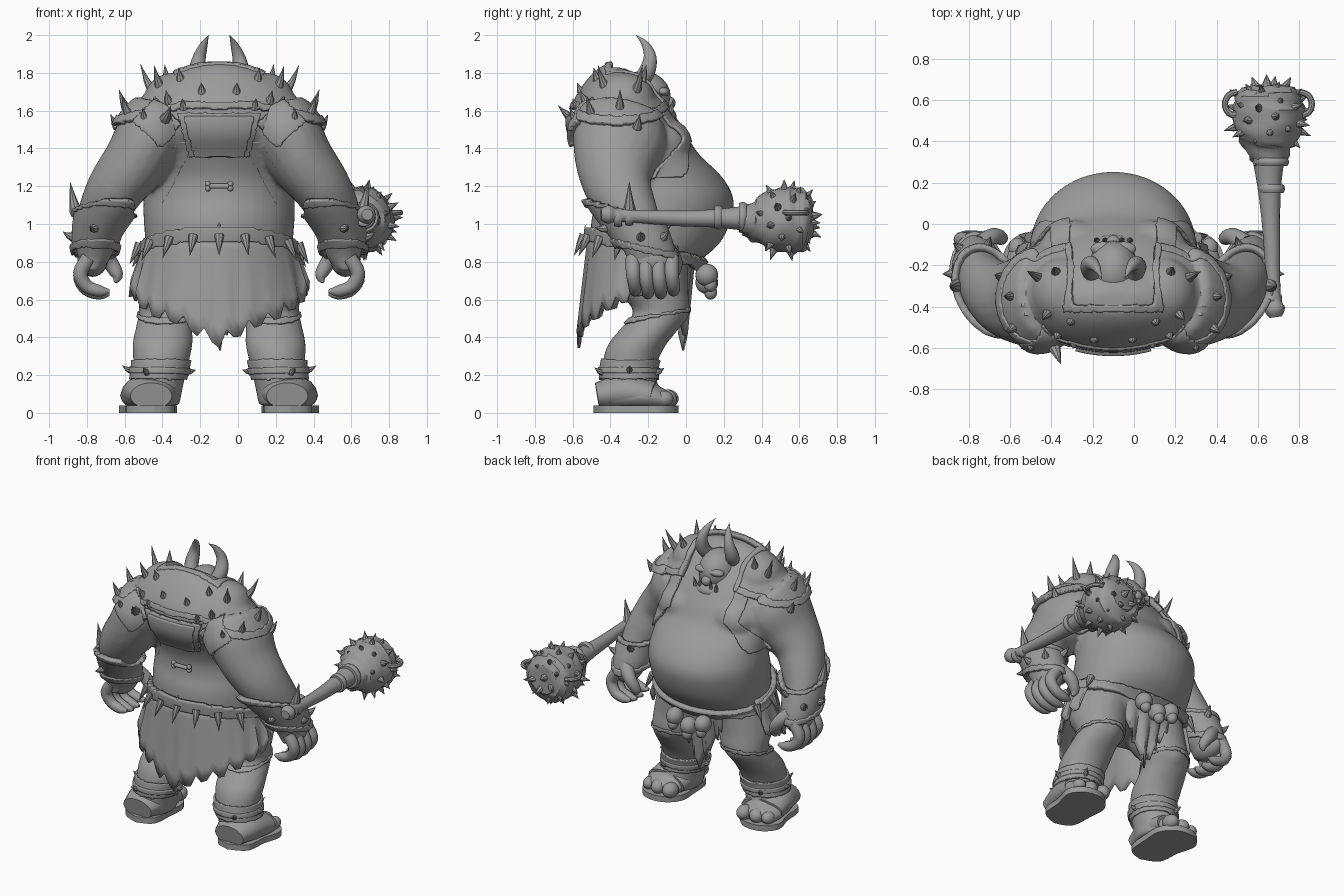
import bpy, bmesh, math, random
from mathutils import Vector, Matrix
from mathutils.bvhtree import BVHTree

random.seed(4)
cube = bpy.data.objects.get("Cube")
if cube:
    bpy.data.objects.remove(cube)

grey = bpy.data.materials.new("plain grey")
grey.use_nodes = True
tone = (0.33, 0.33, 0.33, 1)
grey.diffuse_color = tone
for node in grey.node_tree.nodes:
    if node.type == 'BSDF_PRINCIPLED':
        node.inputs["Base Color"].default_value = tone
made = []
SIDES = ((-1, "right"), (1, "left"))


def finish(name, bm, angle=40):
    """Turn a bmesh into a shaded, coloured object."""
    bmesh.ops.recalc_face_normals(bm, faces=bm.faces)
    mesh = bpy.data.meshes.new(name)
    bm.to_mesh(mesh)
    bm.free()
    mesh.materials.append(grey)
    mesh.shade_smooth()
    mesh.set_sharp_from_angle(angle=math.radians(angle))
    obj = bpy.data.objects.new(name, mesh)
    bpy.context.collection.objects.link(obj)
    made.append(obj)
    return obj


def spline(points, steps):
    """Catmull-Rom samples through points of any dimension."""
    p = [Vector(q) for q in points]
    p = [p[0]] + p + [p[-1]]
    out = []
    for a, b, c, d in zip(p, p[1:], p[2:], p[3:]):
        for k in range(steps):
            t = k / steps
            out.append(b + (c - a) * (t / 2) + (a * 2 - b * 5 + c * 4 - d) * (t * t / 2)
                       + (b * 3 - a - c * 3 + d) * (t ** 3 / 2))
    return out + [p[-1]]


def tube(bm, points, side=1, sides=20, steps=4, ref=(1, 0, 0), axis=None):
    """Loft ellipses given as x, y, z, radius along ref, other radius."""
    path = spline([(q[0] * side, *q[1:]) for q in points], steps)
    rings = []
    for i, q in enumerate(path):
        nxt, prev = path[min(i + 1, len(path) - 1)], path[max(i - 1, 0)]
        t = Vector(axis) if axis else (nxt - prev).to_3d().normalized()
        a = Vector(ref)
        a = (a - t * a.dot(t)).normalized()
        b = t.cross(a)
        ring = []
        for k in range(sides):
            w = math.tau * k / sides
            ring.append(bm.verts.new(q.to_3d() + a * math.cos(w) * max(q[3], .001)
                                     + b * math.sin(w) * max(q[4], .001)))
        rings.append(ring)
    for r, s in zip(rings, rings[1:]):
        for k in range(sides):
            bm.faces.new((r[k], r[k - 1], s[k - 1], s[k]))
    bm.faces.new(rings[0])
    bm.faces.new(rings[-1])


def ball(bm, centre, size, side=1):
    place = Matrix.Translation((centre[0] * side, *centre[1:])) @ Matrix.Diagonal((*size, 1))
    bmesh.ops.create_uvsphere(bm, u_segments=20, v_segments=12, radius=1, matrix=place)


def spike(bm, base, direction, length, radius, lift=0.0):
    """A thorn that may curl upward toward its tip."""
    d = Vector(direction).normalized()
    base = Vector(base)
    ref = (0, 1, 0) if abs(d.x) > .8 else (1, 0, 0)
    mid = base + d * length * .5
    tip = base + d * length + Vector((0, 0, lift))
    tube(bm, [(*base, radius, radius), (*mid, radius * .6, radius * .6), (*tip, 0, 0)],
         sides=8, steps=2, ref=ref)


# Flesh: torso, arms and legs fused into one smooth skin
bm = bmesh.new()
torso = [(-.2, .68, .3, .2), (-.2, .78, .38, .25), (-.16, .9, .39, .34), (-.13, 1.03, .4, .37),
         (-.11, 1.14, .4, .36), (-.14, 1.25, .39, .33), (-.23, 1.38, .41, .29), (-.3, 1.5, .44, .29),
         (-.34, 1.62, .42, .245), (-.36, 1.72, .33, .17), (-.37, 1.79, .21, .1), (-.37, 1.825, .1, .05)]
tube(bm, [(0, y, z, rx, ry) for y, z, rx, ry in torso], sides=40, axis=(0, 0, 1))
for s, _ in SIDES:
    tube(bm, [(.3, -.33, 1.56, .17, .22), (.36, -.35, 1.46, .19, .25), (.44, -.37, 1.33, .175, .22),
              (.54, -.36, 1.2, .155, .18), (.61, -.3, 1.07, .135, .15), (.645, -.25, .97, .115, .13),
              (.66, -.2, .86, .1, .12), (.675, -.18, .77, .06, .12)], s)
    tube(bm, [(.21, -.21, .84, .19, .22), (.25, -.18, .66, .18, .19), (.27, -.13, .54, .155, .15),
              (.29, -.18, .46, .15, .155), (.3, -.26, .36, .16, .155), (.31, -.3, .25, .145, .145),
              (.33, -.3, .14, .14, .15), (.34, -.3, .04, .13, .15)], s, axis=(0, 0, 1))
    tube(bm, [(.36, -.46, .07, .1, .05), (.36, -.32, .09, .145, .08), (.38, -.18, .08, .145, .07),
              (.39, -.09, .06, .11, .05)], s)
    ball(bm, (.24, -.33, 1.65), (.14, .15, .13), s)
    ball(bm, (.27, -.1, .54), (.115, .12, .1), s)
    ball(bm, (.19, -.13, 1.42), (.17, .15, .13), s)
body = finish("body", bm)
remesh = body.modifiers.new("fuse", 'REMESH')
remesh.mode = 'VOXEL'
remesh.voxel_size = .014
soft = body.modifiers.new("soften", 'SMOOTH')
soft.factor = .5
soft.iterations = 9
bpy.context.view_layer.update()
graph = bpy.context.evaluated_depsgraph_get()
skin = bpy.data.meshes.new_from_object(body.evaluated_get(graph))
body.modifiers.clear()
body.data = skin
skin.shade_smooth()
probe = bmesh.new()
probe.from_mesh(skin)
tree = BVHTree.FromBMesh(probe)
probe.free()


def shell(name, rule, thickness):
    """Garment cut from the skin where rule(x, y, z) holds; x is unsigned."""
    bm = bmesh.new()
    bm.from_mesh(skin)
    off = []
    for f in bm.faces:
        c = f.calc_center_median()
        if not rule(abs(c.x), c.y, c.z):
            off.append(f)
    bmesh.ops.delete(bm, geom=off, context='FACES')
    for _ in range(4):
        edge = [v for v in bm.verts if v.is_boundary]
        bmesh.ops.smooth_vert(bm, verts=edge, factor=.5, use_axis_x=True, use_axis_y=True, use_axis_z=True)
    obj = finish(name, bm)
    solid = obj.modifiers.new("thickness", 'SOLIDIFY')
    solid.thickness = thickness
    solid.offset = 1


def thorns(name, guides, radius, lift, sides=(-1, 1), depth=.01):
    """Thorns growing from the skin nearest each guide point."""
    bm = bmesh.new()
    for s in sides:
        for x, y, z, length in guides:
            spot, normal, _, _ = tree.find_nearest(Vector((x * s, y, z)))
            spike(bm, spot + normal * depth, normal + Vector((0, 0, lift)), length, radius, length * .2)
    finish(name, bm)


def hem(x):
    return 1.6 - .25 * max(x - .2, 0)


# Leather clothing
shell("mantle", lambda x, y, z: z > hem(x) and (x > .2 or y < -.4), .022)
shell("mantle_hem", lambda x, y, z: 0 < z - hem(x) < .04 and (x > .2 or y < -.4), .032)
shell("collar", lambda x, y, z: z > 1.6 and (x < .23 and -.42 < y < -.38 or .19 < x < .23 and y > -.42), .035)
shell("back_panel", lambda x, y, z: y < -.4 and x < .13 + .25 * (z - 1.37) and 1.37 < z < 1.57, .045)
shell("panel_border", lambda x, y, z: y < -.4 and x < .16 + .25 * (z - 1.37) and 1.36 < z < 1.59, .03)
shell("shoulder_patches", lambda x, y, z: y < -.4 and abs(x - .32) + abs(z - 1.53) < .13, .035)
shell("back_straps", lambda x, y, z: y < -.2 and abs(x - .19 - .55 * (1.4 - z)) < .055 and 1.1 < z < 1.44, .035)
shell("chest_straps", lambda x, y, z: y > -.25 and 1.24 < z < 1.66
      and abs(x - .25 - .8 * max(0, 1.45 - z)) < .05, .018)
shell("belt", lambda x, y, z: x < .46 and abs(z - .95 + .27 * (y + .5)) < .04, .035)
shell("bracers", lambda x, y, z: x > .46 and .86 < z + .3 * (y + .25) < 1.05, .022)
shell("bracer_rims", lambda x, y, z: x > .46 and (.86 < z + .3 * (y + .25) < .9
                                                  or 1.03 < z + .3 * (y + .25) < 1.06), .034)
shell("ankle_wraps", lambda x, y, z: .17 < z < .29, .014)
shell("ankle_bands", lambda x, y, z: .2 < z < .24, .022)
shell("knee_bands", lambda x, y, z: .49 < z - .2 * (y + .2) < .52, .01)

# Thorns on the clothing
thorns("mantle_thorns", [(.33, -.45, 1.75, .1), (.38, -.25, 1.72, .13), (.29, -.2, 1.8, .08),
                         (.5, -.35, 1.62, .09), (.48, -.5, 1.58, .09), (.22, -.5, 1.8, .06),
                         (.1, -.62, 1.74, .05), (.3, -.6, 1.68, .06), (.56, -.25, 1.52, .07),
                         (.4, -.6, 1.56, .06), (.2, -.62, 1.63, .05)], .026, .9)
thorns("back_horn", [(.27, -.64, 1.57, .12)], .035, .2, sides=(-1,))
thorns("bracer_spurs", [(.77, -.3, 1.06, .14)], .035, 4)
thorns("bracer_thorns", [(.8, -.24, .93, .06), (.66, -.42, .98, .07),
                         (.6, -.08, 1, .07), (.74, -.12, .93, .06)], .028, .3)
thorns("ankle_thorns", [(.5, -.3, .23, .05), (.4, -.48, .22, .05), (.4, -.1, .22, .05),
                        (.16, -.3, .22, .04)], .02, .2)
bm = bmesh.new()
for k in range(-5, 6):
    w = k * .36
    outward = Vector((math.sin(w), -math.cos(w), 0))
    spot = Vector((0, -.16, .89 + .05 * math.cos(w))) + outward * .42
    spot, normal, _, _ = tree.find_nearest(spot)
    spike(bm, spot + normal * .035, outward * .5 + Vector((0, 0, -1)), .12, .026)
finish("belt_tusks", bm)

# Ragged loincloth: columns hanging from the belt to a torn edge


def flap(name, columns):
    bm = bmesh.new()
    rows = 6
    grid = []
    for top, low in columns:
        grid.append([bm.verts.new(Vector(top).lerp(Vector(low), k / rows)) for k in range(rows + 1)])
    for a, b in zip(grid, grid[1:]):
        for k in range(rows):
            bm.faces.new((a[k], a[k + 1], b[k + 1], b[k]))
    finish(name, bm).modifiers.new("thickness", 'SOLIDIFY').thickness = .014


columns = []
for k in range(-22, 23):
    w = k / 22
    a = w * math.radians(105)
    fold = 1 + .015 * math.sin(k * 1.7)
    low = .33 + .33 * abs(w) ** .75 + (.06 if k % 3 == 1 else 0) + random.uniform(0, .02)
    columns.append(((.4 * math.sin(a), -.17 - .35 * math.cos(a), .96 - .06 * abs(w)),
                    (.475 * fold * math.sin(a), -.2 - .375 * fold * math.cos(a), low)))
flap("loincloth_back", columns)
columns = []
for k in range(-8, 9):
    w = k / 8
    low = .33 + .32 * abs(w) + (.05 if k % 2 else 0)
    columns.append(((.2 * w, .05 - .04 * w * w, .82),
                    (.18 * w, -.01 + .02 * math.sin(k * 1.5), low)))
flap("loincloth_front", columns)

# Trophies hanging in front of the belt
bm = bmesh.new()
for x, z in ((-.11, .73), (0, .69), (.11, .73)):
    ball(bm, (x, .11, z), (.055, .06, .06))
    ball(bm, (x, .13, z - .05), (.035, .035, .04))
finish("belt_trophies", bm)

# Head with brow, nose, jaw, ears
bm = bmesh.new()
ball(bm, (0, -.23, 1.67), (.125, .15, .14))
ball(bm, (0, -.15, 1.57), (.12, .1, .065))
ball(bm, (0, -.09, 1.64), (.035, .035, .035))
for s, _ in SIDES:
    ball(bm, (.05, -.12, 1.7), (.06, .035, .025), s)
    ball(bm, (.13, -.23, 1.66), (.03, .025, .04), s)
finish("head", bm)
bm = bmesh.new()
for s, _ in SIDES:
    tube(bm, [(.09, -.26, 1.73, .04, .04), (.115, -.21, 1.8, .045, .045), (.105, -.19, 1.88, .035, .035),
              (.08, -.215, 1.95, .02, .02), (.055, -.265, 2, 0, 0)], s, sides=14)
finish("horns", bm)
bm = bmesh.new()
for x in (-.08, -.04, .04, .08):
    spike(bm, (x, -.08, 1.59), (x, .1, .6), .07, .015)
finish("teeth", bm)

# Hands with curled fingers, sandals and toes
for s, label in SIDES:
    bm = bmesh.new()
    ball(bm, (.67, -.18, .81), (.08, .125, .09), s)
    for k in range(4):
        y = -.28 + .068 * k
        drop = -.015 * (k in (1, 2))
        tube(bm, [(.69, y, .82, .04, .04), (.735, y, .74 + drop, .038, .038),
                  (.7, y + .01, .67 + drop, .035, .035), (.63, y + .01, .645 + drop, .03, .03),
                  (.58, y + .01, .645 + drop, .01, .01)], s, sides=12, ref=(0, 1, 0))
    tube(bm, [(.64, -.1, .86, .05, .05), (.58, -.06, .8, .042, .042), (.54, -.07, .73, .032, .032),
              (.55, -.08, .69, .008, .008)], s, sides=12, ref=(0, 1, 0))
    finish(label + "_hand", bm)
    # Flat sole from a rounded outline
    bm = bmesh.new()
    outline = spline([(.36, -.49), (.25, -.44), (.23, -.28), (.23, -.14), (.32, -.05), (.45, -.05),
                      (.53, -.14), (.5, -.28), (.48, -.43), (.36, -.49)], 4)[:-1]
    sole = bm.faces.new([bm.verts.new((p.x * s, p.y, 0)) for p in outline])
    raised = bmesh.ops.extrude_face_region(bm, geom=[sole])["geom"]
    bmesh.ops.translate(bm, verts=[v for v in raised if isinstance(v, bmesh.types.BMVert)], vec=(0, 0, .04))
    tube(bm, [(.36, -.47, .09, .11, .07), (.36, -.32, .11, .15, .1), (.375, -.17, .09, .15, .075)], s)
    finish(label + "_sandal", bm)
    bm = bmesh.new()
    for x, r in ((.29, .05), (.385, .05), (.465, .042)):
        ball(bm, (x, -.1 - .1 * (x - .3), .075), (r, r * 1.2, r), s)
    finish(label + "_toes", bm)

# Bone charm on the back
bm = bmesh.new()
tube(bm, [(-.05, -.49, 1.2, .014, .014), (.05, -.49, 1.2, .014, .014)], ref=(0, 1, 0), sides=10)
for x in (-.06, .06):
    for z in (1.188, 1.212):
        ball(bm, (x, -.49, z), (.016, .016, .016))
finish("back_bone", bm)

# Spiked club pointing along the reach of the arm
bm = bmesh.new()
tube(bm, [(.785, -.45, 1.05, .03, .03), (.78, -.41, 1.05, .05, .05), (.775, -.34, 1.045, .034, .034),
          (.765, -.05, 1.03, .042, .042), (.755, .16, 1.03, .055, .05), (.75, .33, 1.03, .08, .07)], sides=14)
finish("club_handle", bm)
bm = bmesh.new()
for y, r in ((-.36, .052), (-.3, .045), (.17, .065), (.3, .085)):
    tube(bm, [(.765, y - .02, 1.035, r * .9, r * .9), (.765, y, 1.035, r, r),
              (.765, y + .02, 1.035, r * .9, r * .9)], sides=14)
finish("club_bindings", bm)
heart = Vector((.75, .52, 1.02))
bm = bmesh.new()
tube(bm, [(.75, .29, 1.03, .07, .07), (.75, .36, 1.02, .11, .11), (.75, .45, 1.02, .16, .16),
          (.75, .55, 1.02, .175, .175), (.75, .63, 1.02, .155, .155), (.75, .67, 1.02, .09, .09)], sides=16)
for v in bm.verts:
    v.co += (v.co - heart) * random.uniform(-.06, .06)
finish("club_head", bm)
bm = bmesh.new()
count = 46
for k in range(count):
    up = 1 - 2 * (k + .5) / count
    flat = math.sqrt(1 - up * up)
    d = Vector((flat * math.cos(k * 2.4), flat * math.sin(k * 2.4), up))
    if d.y > -.75:
        spike(bm, heart + d * .14, d, random.uniform(.06, .09), .028)
finish("club_thorns", bm)
bm = bmesh.new()
for s in (-1, 1):
    loop = [(heart.x + s * (.15 + .06 * math.sin(a)), .58 + .06 * math.cos(a), 1.06, .015, .015)
            for a in (0, .8, 1.57, 2.3, 3.14)]
    tube(bm, loop, sides=8, ref=(0, 0, 1))
finish("club_rings", bm)

# The club widens one side, so shift everything to centre the whole
for obj in made:
    obj.location.x = -.1
